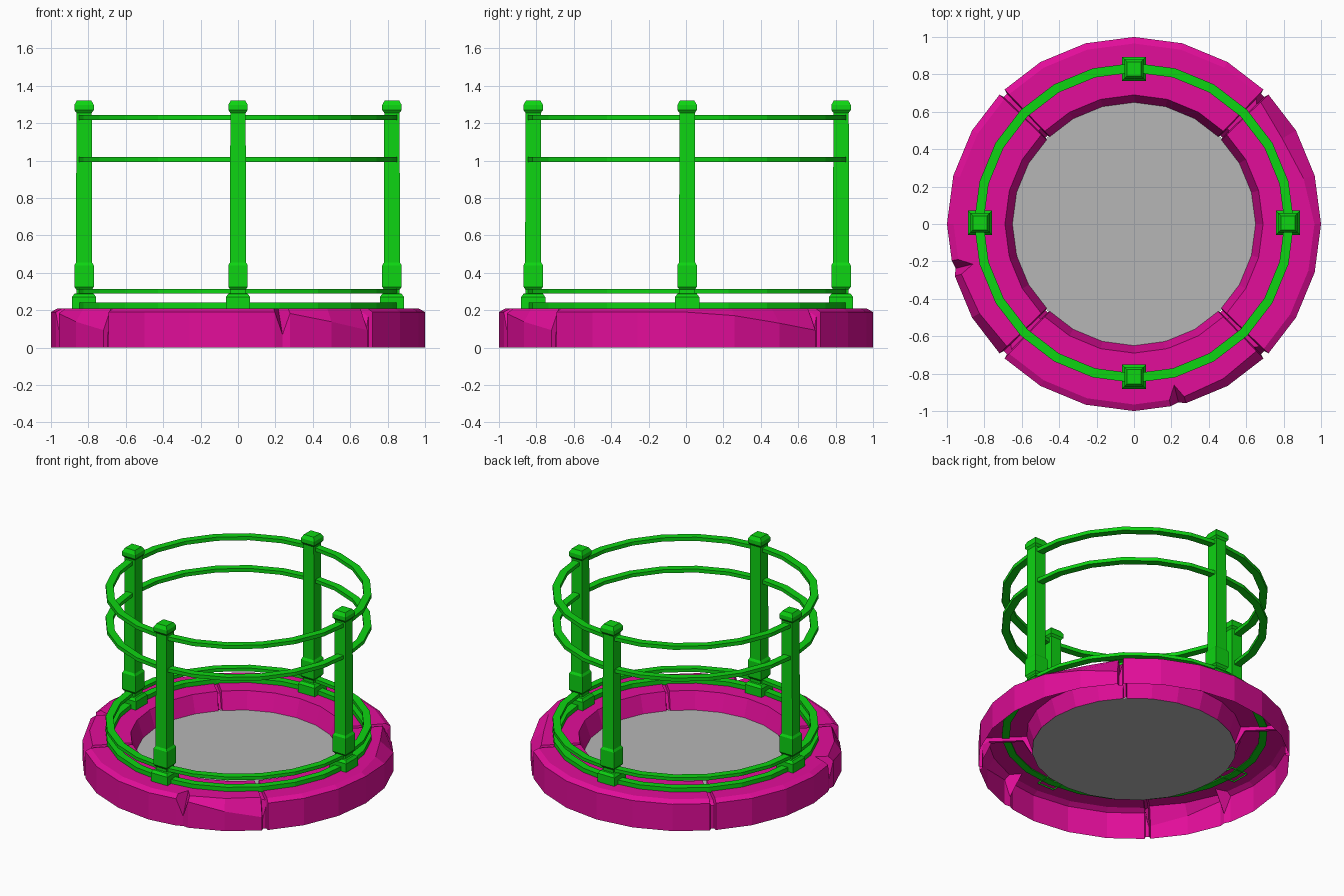
import bpy
import bmesh
import math
from mathutils import Vector

old = bpy.data.objects.get("Cube")
if old:
    bpy.data.objects.remove(old, do_unlink=True)


def material(name, colour):
    m = bpy.data.materials.new(name)
    m.use_nodes = True
    m.diffuse_color = (*colour, 1)
    node = m.node_tree.nodes["Principled BSDF"]
    node.inputs["Base Color"].default_value = (*colour, 1)
    node.inputs["Roughness"].default_value = 0.8
    return m


PINK = material("magenta", (0.76, 0.004, 0.32))
GREEN = material("bright green", (0.004, 0.66, 0.006))
GREY = material("light grey", (0.47, 0.47, 0.47))
STEP = 15


def make_object(name, bm, mat):
    bmesh.ops.recalc_face_normals(bm, faces=bm.faces)
    mesh = bpy.data.meshes.new(name)
    bm.to_mesh(mesh)
    bm.free()
    mesh.materials.append(mat)
    ob = bpy.data.objects.new(name, mesh)
    bpy.context.collection.objects.link(ob)
    return ob


def polar(r, angle, z):
    a = math.radians(angle)
    return Vector((r * math.cos(a), r * math.sin(a), z))


def bridge(bm, rows, close_rows, close_columns):
    """Join neighbouring rows of points with quads."""
    grid = [[bm.verts.new(p) for p in row] for row in rows]
    n, k = len(grid), len(grid[0])
    for i in range(n if close_rows else n - 1):
        for j in range(k if close_columns else k - 1):
            a, b = grid[i], grid[(i + 1) % n]
            bm.faces.new((a[j], b[j], b[(j + 1) % k], a[(j + 1) % k]))
    return grid


# Kerb: open-bottomed ring in four sections, with seams, worn edges and chips
CHIPS = (194, 284)


def facet(angle):
    """Keep extra columns on the flat sides of the polygon."""
    half = STEP / 2
    return math.cos(math.radians(half)) / math.cos(math.radians(angle % STEP - half))


def kerb_column(angle, inset=0.0, chipped=False):
    f = facet(angle)
    wear = 0.0
    for start in (8, *CHIPS):
        end = math.ceil((start - 45) / 90) * 90 + 45
        if start < angle < end:
            wear = (angle - start) / (end - start)
    low, lip, outer = 0.19 - 0.1 * wear, 0.965 - 0.02 * wear, 1.0
    if angle < 45:
        lip -= 0.04 * math.sin(math.pi * wear)
    if chipped:
        low, lip, outer = 0.07, 0.89, 0.985
    profile = [(outer - inset, 0), (outer - inset, low - inset),
               (lip - inset, 0.21 - inset), (0.69 + inset, 0.21 - inset),
               (0.65 + inset / 2, 0.09)]
    return [polar(r * f, angle, z) for r, z in profile]


columns = {}
for a in range(0, 360, STEP):
    if a % 90 != 45:
        columns[a] = kerb_column(a)
for seam in range(45, 360, 90):
    for offset, inset in ((-1.1, 0), (-0.7, 0.025), (0.7, 0.025), (1.1, 0)):
        columns[seam + offset] = kerb_column(seam + offset, inset)
for chip in CHIPS:
    for offset in (-2.6, 0, 2.2):
        columns[chip + offset] = kerb_column(chip + offset, 0, offset == 0)
    # the facet corner inside the chip is replaced by the chip's own corners
    columns.pop(chip + 1, None)

bm = bmesh.new()
bridge(bm, [columns[a] for a in sorted(columns)], True, False)
make_object("kerb_ring", bm, PINK)

# Floor disc
bm = bmesh.new()
bm.faces.new([bm.verts.new(polar(0.655, a, 0.09)) for a in range(0, 360, STEP)])
make_object("floor_disc", bm, GREY)

# Railing hoops
SHIFT = Vector((0, 0.006, 0))


def hoop(name, low, high):
    bm = bmesh.new()
    section = [(0.855, low), (0.855, high), (0.805, high), (0.805, low)]
    rows = [[polar(r, a, z) + SHIFT for r, z in section] for a in range(0, 360, STEP)]
    bridge(bm, rows, True, True)
    make_object(name, bm, GREEN)


hoop("base_rail", 0.203, 0.24)
hoop("lower_rail", 0.29, 0.313)
hoop("middle_rail", 0.993, 1.018)
hoop("top_rail", 1.217, 1.243)

# Square posts with plinth, collar and cap: (half width, height)
POST = [(0.065, 0.2), (0.065, 0.27), (0.052, 0.288), (0.041, 0.29),
        (0.041, 0.31), (0.052, 0.325), (0.052, 0.44), (0.043, 0.455),
        (0.041, 1.255), (0.052, 1.27), (0.052, 1.298), (0.038, 1.322)]
for name, angle in (("left", 0), ("back", 90), ("right", 180), ("front", 270)):
    bm = bmesh.new()
    centre = polar(0.823, angle, 0) + SHIFT
    rows = [[centre + Vector((sx * w, sy * w, z))
             for sx, sy in ((-1, -1), (1, -1), (1, 1), (-1, 1))] for w, z in POST]
    grid = bridge(bm, rows, False, True)
    bm.faces.new(grid[-1])
    make_object(name + "_post", bm, GREEN)
